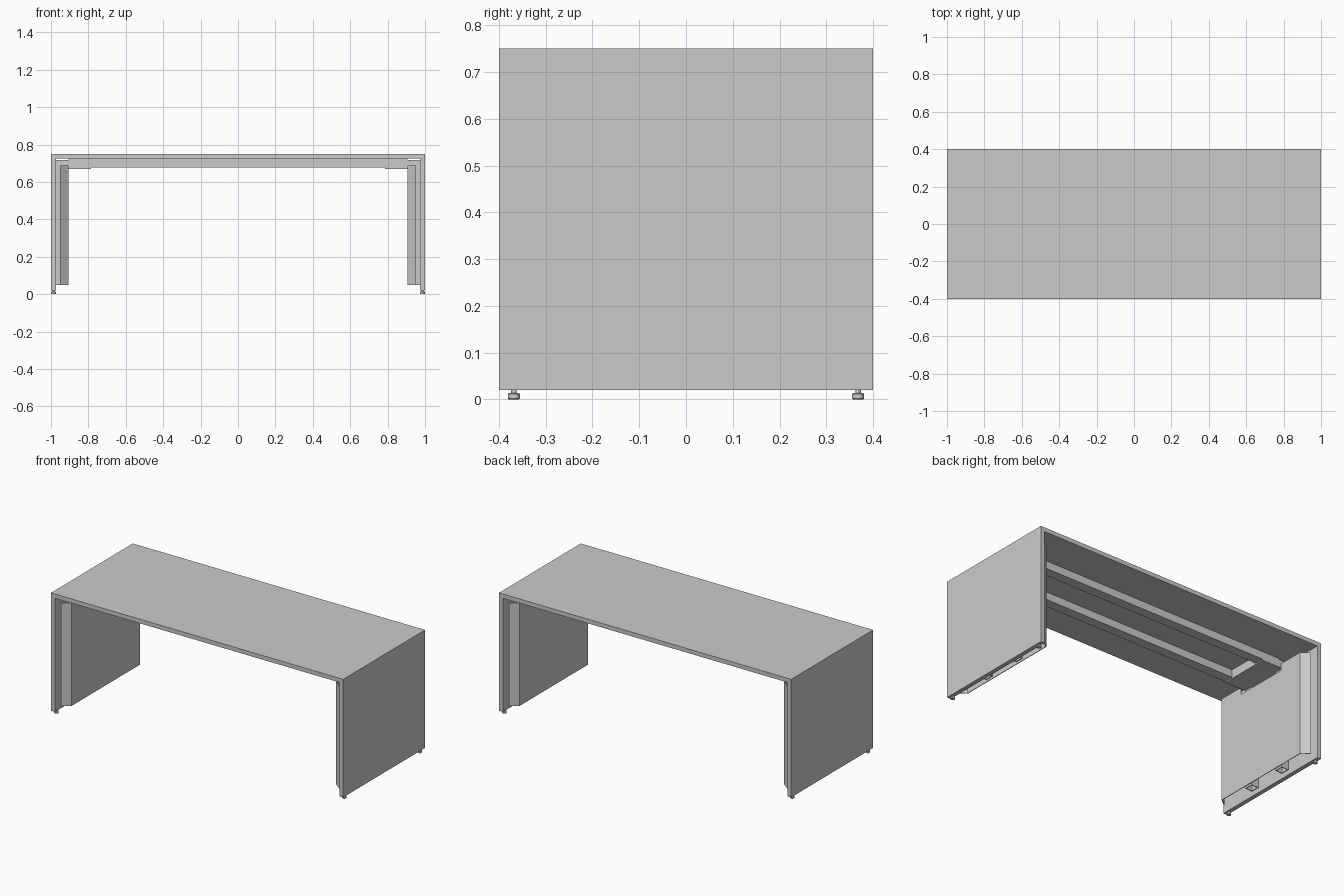
import bpy, bmesh
from mathutils import Vector

if "Cube" in bpy.data.objects:
    bpy.data.objects.remove(bpy.data.objects["Cube"])


def make_object(name, bm):
    bmesh.ops.recalc_face_normals(bm, faces=bm.faces)
    me = bpy.data.meshes.new(name)
    bm.to_mesh(me)
    bm.free()
    ob = bpy.data.objects.new(name, me)
    bpy.context.collection.objects.link(ob)
    return ob


def extrude_profile(name, pts, vec):
    """Extrude a closed planar outline along a vector."""
    bm = bmesh.new()
    face = bm.faces.new([bm.verts.new(p) for p in pts])
    ret = bmesh.ops.extrude_face_region(bm, geom=[face], use_keep_orig=True)
    verts = [g for g in ret["geom"] if isinstance(g, bmesh.types.BMVert)]
    bmesh.ops.translate(bm, verts=verts, vec=Vector(vec))
    return make_object(name, bm)


def box(name, x, y, z):
    pts = [(x[0], y[0], z[0]), (x[1], y[0], z[0]), (x[1], y[1], z[0]), (x[0], y[1], z[0])]
    return extrude_profile(name, pts, (0, 0, z[1] - z[0]))


def open_tube(name, x, y, z, wall):
    """Vertical rectangular tube, open at both ends."""
    bm = bmesh.new()
    rings = []
    for w in (0, wall):
        for h in z:
            rings.append([bm.verts.new((px, py, h)) for px, py in (
                (x[0] + w, y[0] + w), (x[1] - w, y[0] + w),
                (x[1] - w, y[1] - w), (x[0] + w, y[1] - w))])
    for a, b in ((0, 1), (1, 3), (3, 2), (2, 0)):
        for i in range(4):
            j = (i + 1) % 4
            bm.faces.new((rings[a][i], rings[a][j], rings[b][j], rings[b][i]))
    return make_object(name, bm)


def lathe(name, profile, x, y, sides=24):
    """Turn a radius/height profile about a vertical axis."""
    bm = bmesh.new()
    vs = [bm.verts.new((r, 0, z)) for r, z in profile]
    es = [bm.edges.new(p) for p in zip(vs, vs[1:])]
    bmesh.ops.spin(bm, geom=vs + es, cent=(0, 0, 0), axis=(0, 0, 1),
                   angle=6.283185307, steps=sides, use_duplicate=False)
    bmesh.ops.remove_doubles(bm, verts=bm.verts, dist=1e-5)
    ob = make_object(name, bm)
    ob.location = (x, y, 0)
    bpy.context.view_layer.objects.active = ob
    ob.select_set(True)
    bpy.ops.object.shade_smooth_by_angle()
    ob.select_set(False)
    return ob


# Desk top with waterfall side panels
T = 0.026
shell = [(-1, 0.02), (-1, 0.75), (1, 0.75), (1, 0.02),
         (1 - T, 0.02), (1 - T, 0.75 - T), (-1 + T, 0.75 - T), (-1 + T, 0.02)]
extrude_profile("desk_shell", [(x, -0.4, z) for x, z in shell], (0, 0.8, 0))

# Long rails under the top
for sy, tag in ((-1, "front"), (1, "back")):
    box(tag + "_rail", (-0.785, 0.785), sorted((sy * 0.10, sy * 0.16)), (0.677, 0.724))

foot = [(0, 0.0), (0.011, 0.0), (0.0128, 0.002), (0.0128, 0.011),
        (0.011, 0.0135), (0.006, 0.0135), (0.006, 0.021), (0, 0.021)]

for s, side in ((-1, "left"), (1, "right")):
    # Frame head joining rails to posts
    box(side + "_frame_head", sorted((s * 0.785, s * 0.905)), (-0.16, 0.16), (0.67, 0.724))
    box(side + "_frame_corner", sorted((s * 0.905, s * 0.973)), (-0.16, 0.16), (0.67, 0.718))

    # Inner cover: notched centre sheet plus two angled flanges
    outline = [(-0.335, 0.05), (0.335, 0.05), (0.335, 0.688), (0.17, 0.688),
               (0.17, 0.645), (-0.17, 0.645), (-0.17, 0.688), (-0.335, 0.688)]
    extrude_profile(side + "_cover_panel", [(s * 0.906, y, z) for y, z in outline],
                    (s * 0.004, 0, 0))
    for sy, tag in ((-1, "front"), (1, "back")):
        flange = [(0.906, 0.335), (0.953, 0.37), (0.953, 0.365), (0.910, 0.333)]
        extrude_profile(f"{side}_{tag}_cover_flange",
                        [(s * x, sy * y, 0.05) for x, y in flange], (0, 0, 0.638))
        # Hidden posts and levelling feet
        open_tube(f"{side}_{tag}_post", sorted((s * 0.925, s * 0.973)),
                  sorted((sy * 0.10, sy * 0.155)), (0.05, 0.67), 0.004)
        lathe(f"{side}_{tag}_foot", foot, s * 0.986, sy * 0.368)
